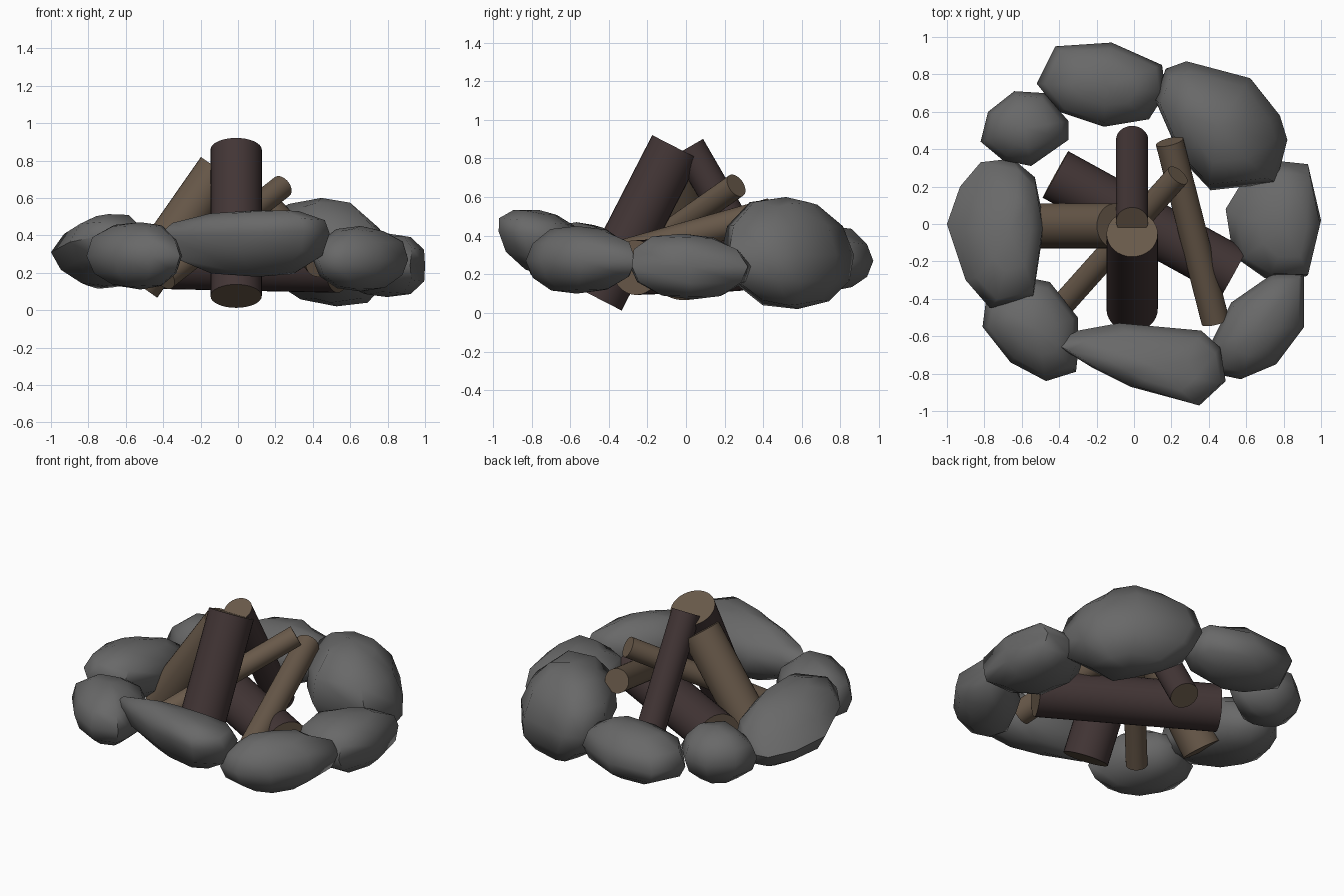
import bpy, bmesh, math, random
from mathutils import Vector

random.seed(4)
cube = bpy.data.objects.get("Cube")
if cube:
    bpy.data.objects.remove(cube, do_unlink=True)


def material(name, color):
    mat = bpy.data.materials.new(name)
    mat.use_nodes = True
    mat.diffuse_color = (*color, 1)
    bsdf = mat.node_tree.nodes["Principled BSDF"]
    bsdf.inputs["Base Color"].default_value = (*color, 1)
    bsdf.inputs["Roughness"].default_value = 0.9
    return mat


STONE = material("grey stone", (0.14, 0.14, 0.14))
BARK = material("dark bark", (0.055, 0.036, 0.036))
WOOD = material("brown wood", (0.14, 0.1, 0.068))


def finish(name, bm, mats, angle):
    bmesh.ops.recalc_face_normals(bm, faces=bm.faces)
    mesh = bpy.data.meshes.new(name)
    bm.to_mesh(mesh)
    bm.free()
    for mat in mats:
        mesh.materials.append(mat)
    obj = bpy.data.objects.new(name, mesh)
    bpy.context.collection.objects.link(obj)
    bpy.ops.object.select_all(action="DESELECT")
    obj.select_set(True)
    bpy.context.view_layer.objects.active = obj
    bpy.ops.object.shade_smooth_by_angle(angle=math.radians(angle))
    return obj


def stone(name, bottom, waist, top, outline, low=(0, 0), high=(0, 0), tilt=0):
    """Boulder, widest at its waist; low and high shift its poles, tilt slopes it along y."""
    bm = bmesh.new()
    pts = [Vector((x, y, 0)) for x, y in outline]
    centre = sum(pts, Vector()) / len(pts)

    def vertex(offset, level):
        shift = Vector((*(high if level > 0 else low), 0)) * abs(level)
        co = centre + offset + shift
        reach = top - waist if level > 0 else waist - bottom
        co.z = waist + reach * level + tilt * (co.y - centre.y)
        return bm.verts.new(co)

    rings = []
    for level, size in ((-0.88, 0.51), (-0.5, 0.87), (0, 1), (0.5, 0.87), (0.88, 0.5)):
        ring = []
        for p in pts:
            wobble = random.uniform(-0.05, 0.05) if level else 0
            ring.append(vertex((p - centre) * (size + wobble / 2), level + wobble))
        rings.append(ring)
    n = len(pts)
    for below, above in zip(rings, rings[1:]):
        for i in range(n):
            j = (i + 1) % n
            bm.faces.new((below[i], below[j], above[j], above[i]))
    for ring, level in ((rings[0], -1), (rings[-1], 1)):
        pole = vertex(Vector(), level)
        for i in range(n):
            bm.faces.new((ring[i], ring[(i + 1) % n], pole))
    return finish(name, bm, [STONE], 60)


def log(name, start, end, radius, bark):
    """Straight log whose cut ends show bare wood."""
    bm = bmesh.new()
    start, end = Vector(start), Vector(end)
    axis = end - start
    bmesh.ops.create_cone(bm, cap_ends=True, segments=32, radius1=radius,
                          radius2=radius, depth=axis.length)
    for face in bm.faces:
        face.material_index = 1 if len(face.verts) > 4 else 0
    turn = axis.to_track_quat("Z", "Y").to_matrix()
    bmesh.ops.rotate(bm, matrix=turn, verts=bm.verts)
    bmesh.ops.translate(bm, vec=(start + end) / 2, verts=bm.verts)
    return finish(name, bm, [bark, WOOD], 40)


# Ring of stones
stone("front_stone", 0.18, 0.4, 0.53, [
    (-.43, -.64), (-.3, -.57), (-.08, -.53), (.36, -.57), (.46, -.66),
    (.49, -.84), (.35, -.97), (-.02, -.87), (-.22, -.77)],
    low=(.04, .02), high=(.04, -.05), tilt=-.08)
stone("front_right_stone", 0.11, 0.29, 0.47, [
    (-.81, -.55), (-.79, -.4), (-.6, -.28), (-.45, -.31), (-.3, -.5),
    (-.3, -.7), (-.31, -.79), (-.47, -.84), (-.66, -.74)])
stone("right_stone", 0.13, 0.31, 0.5, [
    (-1, 0), (-.93, .2), (-.82, .33), (-.65, .35), (-.53, .25),
    (-.48, 0), (-.54, -.4), (-.77, -.45), (-.9, -.3)],
    low=(.03, 0), high=(.07, -.04), tilt=-.18)
stone("back_right_stone", 0.12, 0.29, 0.46, [
    (-.82, .44), (-.78, .6), (-.64, .71), (-.48, .7), (-.35, .55),
    (-.35, .45), (-.55, .31), (-.7, .34)])
stone("back_stone", 0.11, 0.27, 0.45, [
    (-.52, .75), (-.42, .95), (-.12, .97), (.15, .85), (.17, .7),
    (.08, .56), (-.16, .52), (-.4, .6)])
stone("back_left_stone", 0.02, 0.3, 0.6, [
    (.11, .67), (.17, .83), (.28, .87), (.62, .78), (.78, .58),
    (.82, .45), (.76, .22), (.41, .18), (.25, .35)],
    low=(.06, .03), high=(-.02, -.03))
stone("left_stone", 0.07, 0.24, 0.41, [
    (.49, .08), (.6, .26), (.74, .34), (.93, .32), (1, .02),
    (.92, -.28), (.7, -.29), (.53, -.17)],
    low=(.06, 0), high=(.06, -.05))
stone("front_left_stone", 0.1, 0.27, 0.45, [
    (.4, -.66), (.52, -.42), (.75, -.26), (.91, -.26), (.91, -.55),
    (.76, -.75), (.57, -.83), (.43, -.8)])

# Stacked logs
log("front_log", (-.01, -.455, .075), (-.01, -.053, .858), 0.137, BARK)
log("back_log", (-.01, .45, .105), (-.01, .014, .858), 0.086, BARK)
log("lying_log", (-.42, .265, .255), (.535, -.26, .235), 0.142, BARK)
log("right_log", (-.53, -.01, .135), (-.1, -.01, .75), 0.12, WOOD)
log("left_log", (.435, -.52, .25), (.19, .44, .52), 0.075, WOOD)
log("thin_log", (-.39, -.44, .17), (.235, .26, .66), 0.064, WOOD)
